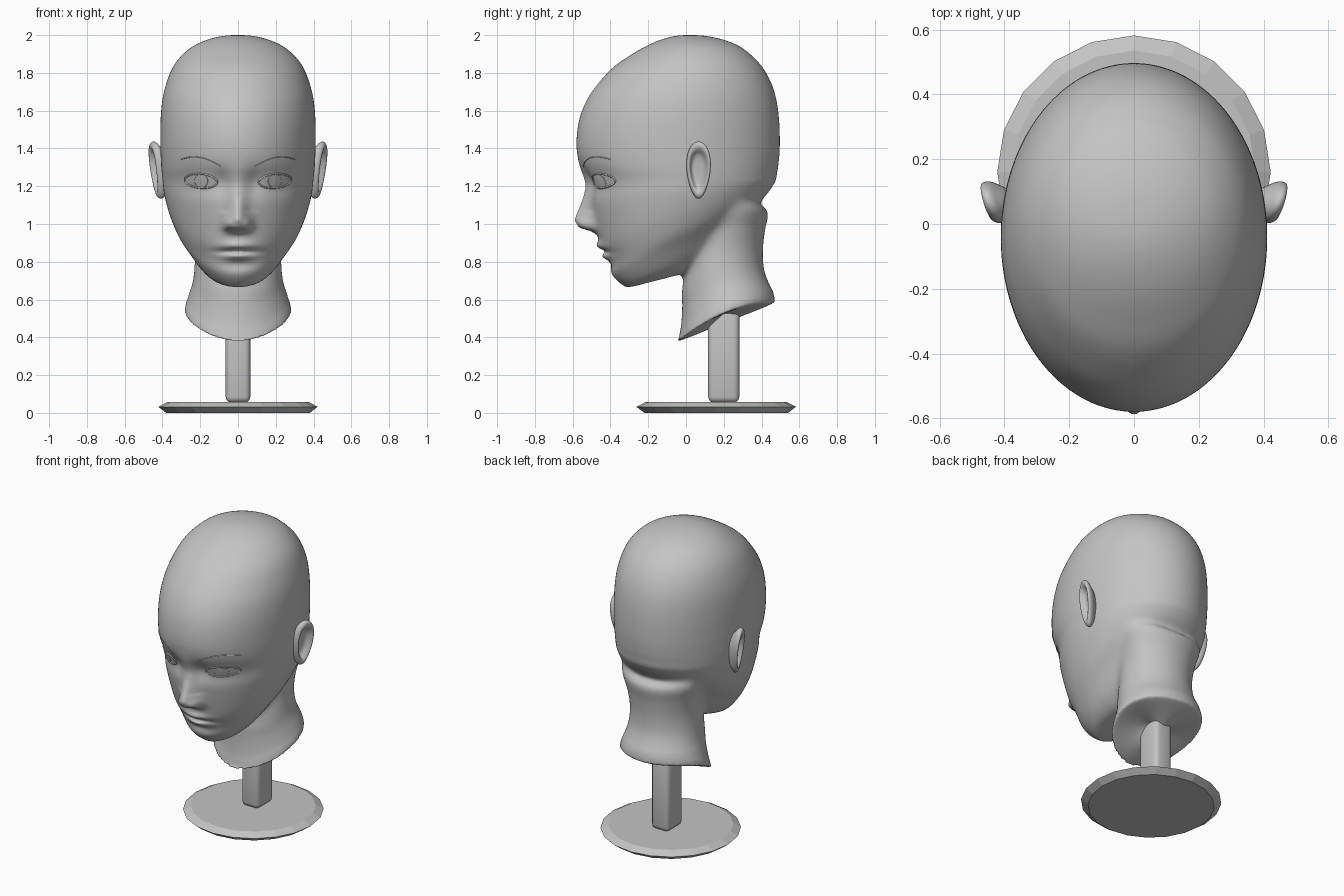
import bpy, bmesh, math
from math import sin, cos, pi, exp
from mathutils import Vector
from mathutils.bvhtree import BVHTree

if "Cube" in bpy.data.objects:
    bpy.data.objects.remove(bpy.data.objects["Cube"])

grey = bpy.data.materials.new("plain grey")
grey.use_nodes = True
GREY = (0.55, 0.55, 0.55, 1)
grey.diffuse_color = GREY
for node in grey.node_tree.nodes:
    if node.type == 'BSDF_PRINCIPLED':
        node.inputs["Base Color"].default_value = GREY
        node.inputs["Roughness"].default_value = 0.6


def add_object(name, data):
    obj = bpy.data.objects.new(name, data)
    bpy.context.collection.objects.link(obj)
    data.materials.clear()
    data.materials.append(grey)
    return obj


def mesh_object(name, bm, smooth=True):
    bmesh.ops.recalc_face_normals(bm, faces=bm.faces[:])
    mesh = bpy.data.meshes.new(name)
    bm.to_mesh(mesh)
    for face in mesh.polygons:
        face.use_smooth = smooth
    return add_object(name, mesh)


def skin(bm, rings):
    """Join rings of points into a closed surface."""
    loops = [[bm.verts.new(p) for p in ring] for ring in rings]
    n = len(loops[0])
    for a, b in zip(loops, loops[1:]):
        for i in range(n):
            j = (i + 1) % n
            bm.faces.new((a[i], a[j], b[j], b[i]))
    bm.faces.new(loops[0])
    bm.faces.new(loops[-1])


def spline_rows(rows, steps):
    """Catmull-Rom interpolation of section rows."""
    out = []
    for i in range(len(rows) - 1):
        quad = [rows[max(0, min(len(rows) - 1, i + k))] for k in (-1, 0, 1, 2)]
        for s in range(steps):
            t = s / steps
            out.append([0.5 * (2 * b + (c - a) * t + (2 * a - 5 * b + 4 * c - d) * t * t
                               + (3 * b - a - 3 * c + d) * t ** 3)
                        for a, b, c, d in zip(*quad)])
    return out + [rows[-1]]


def table(points, v):
    """Linear lookup in a short list of pairs."""
    for (a, fa), (b, fb) in zip(points, points[1:]):
        if a <= v <= b:
            return fa + (fb - fa) * (v - a) / (b - a)
    return 0


def bump(x, z, cx, cz, sx, sz, h):
    return h * exp(-((x - cx) / sx) ** 2 / 2 - ((z - cz) / sz) ** 2 / 2)


NOSE = [(0.94, 0), (0.962, 0.03), (0.98, 0.09), (1.02, 0.105), (1.06, 0.082),
        (1.1, 0.055), (1.15, 0.028), (1.2, 0.01), (1.27, 0)]
# centre x, centre z, spread x, spread z, height
FEATURES = [
    (0.052, 0.997, 0.017, 0.02, 0.035),    # nostril wing
    (0, 0.886, 0.06, 0.014, 0.024),        # upper lip
    (0, 0.854, 0.075, 0.008, -0.024),      # mouth crease
    (0, 0.829, 0.05, 0.013, 0.022),        # lower lip
    (0, 0.785, 0.05, 0.016, -0.01),        # hollow under lip
    (0.196, 1.228, 0.09, 0.048, -0.026),   # eye socket
    (0.196, 1.228, 0.055, 0.024, 0.018),   # eyeball
    (0.085, 1.225, 0.032, 0.05, -0.018),   # inner eye hollow
]


def relief(x, z):
    if not 0.7 < z < 1.45:
        return 0
    x = abs(x)
    width = 0.034 if z > 1.06 else 0.04
    return table(NOSE, z) * exp(-(x / width) ** 2 / 2) + sum(bump(x, z, *f) for f in FEATURES)


def loft(bm, rows, steps, sides, lift=0, face=False):
    """Elliptic sections: front z, half width, front y, back y, slope."""
    rings = []
    for z0, w, yf, yb, slope in spline_rows(rows, steps):
        ring = []
        for i in range(sides):
            a = 2 * pi * i / sides
            x = w * cos(a)
            y = (yf + yb) / 2 + (yb - yf) / 2 * sin(a)
            z = z0 + slope * (y - yf) + lift * cos(a) ** 2
            if face and sin(a) < -0.3:
                y -= relief(x, z)
            ring.append((x, y, z))
        rings.append(ring)
    skin(bm, rings)


HEAD = [(0.715, 0.01, -0.11, -0.09, 0.3), (0.668, 0.1, -0.29, 0.05, 0.25),
        (0.677, 0.185, -0.335, 0.2, 0.35), (0.73, 0.262, -0.39, 0.33, 0.42),
        (0.8, 0.318, -0.41, 0.4, 0.4), (0.88, 0.35, -0.45, 0.445, 0.33),
        (0.97, 0.372, -0.475, 0.46, 0.25), (1.1, 0.392, -0.505, 0.475, 0.13),
        (1.21, 0.4, -0.527, 0.482, 0.06), (1.3, 0.407, -0.562, 0.49, 0.02),
        (1.42, 0.411, -0.58, 0.497, 0), (1.55, 0.41, -0.566, 0.493, 0),
        (1.66, 0.4, -0.523, 0.478, 0), (1.75, 0.378, -0.46, 0.45, 0),
        (1.83, 0.345, -0.385, 0.405, 0), (1.89, 0.3, -0.3, 0.35, 0),
        (1.94, 0.24, -0.215, 0.285, 0), (1.975, 0.165, -0.135, 0.2, 0),
        (1.995, 0.085, -0.06, 0.11, 0), (2.001, 0.01, 0.01, 0.03, 0)]
NECK = [(0.47, 0.01, 0.19, 0.21, 0.4), (0.385, 0.255, -0.025, 0.445, 0.4),
        (0.4, 0.28, -0.036, 0.468, 0.4), (0.47, 0.265, -0.025, 0.46, 0.36),
        (0.56, 0.242, -0.02, 0.43, 0.33), (0.66, 0.232, -0.02, 0.412, 0.25),
        (0.78, 0.23, 0, 0.408, 0.2), (0.9, 0.245, 0.03, 0.417, 0.15),
        (1.05, 0.26, 0.06, 0.425, 0.1), (1.1, 0.01, 0.2, 0.22, 0)]

# Head and neck, fused into one skin
bm = bmesh.new()
loft(bm, HEAD, 12, 200, face=True)
loft(bm, NECK, 8, 96, lift=0.05)
head = mesh_object("head_and_neck", bm)
remesh = head.modifiers.new("fuse", 'REMESH')
remesh.mode = 'VOXEL'
remesh.voxel_size = 0.0085
graph = bpy.context.evaluated_depsgraph_get()
fused = bpy.data.meshes.new_from_object(head.evaluated_get(graph))
head.modifiers.clear()

bm = bmesh.new()
bm.from_mesh(fused)


def relax(verts, times):
    for _ in range(times):
        bmesh.ops.smooth_vert(bm, verts=verts, factor=0.5,
                              use_axis_x=True, use_axis_y=True, use_axis_z=True)


relax(bm.verts[:], 3)
relax([v for v in bm.verts if v.co.y > -0.03 and 0.66 < v.co.z < 1.22], 45)
relax([v for v in bm.verts if v.co.y > -0.12 and 0.6 < v.co.z < 1.25], 8)
relax([v for v in bm.verts if v.co.z > 1.4], 8)
bm.to_mesh(head.data)
for f in head.data.polygons:
    f.use_smooth = True
    f.material_index = 0
surface = BVHTree.FromBMesh(bm)


def on_face(x, z, out=0.0):
    hit = surface.ray_cast(Vector((x, -2, z)), Vector((0, 1, 0)))[0]
    return Vector((x, (hit.y if hit else -0.45) - out, z))


def face_line(name, points, radius, cyclic):
    """Thin raised line that follows the face."""
    curve = bpy.data.curves.new(name, 'CURVE')
    curve.dimensions = '3D'
    curve.bevel_depth = radius
    curve.bevel_resolution = 1
    line = curve.splines.new('POLY')
    line.points.add(len(points) - 1)
    for p, (x, z) in zip(line.points, points):
        p.co = (*on_face(x, z), 1)
    line.use_cyclic_u = cyclic
    add_object(name, curve)


# Ear section: scale of the outline, height above the ear plane
EAR = [(0.02, -0.004), (0.4, -0.004), (0.58, 0.004), (0.68, 0.024), (0.8, 0.034),
       (0.93, 0.03), (1, 0.014), (0.96, -0.004), (0.8, -0.018), (0.6, -0.05), (0.02, -0.06)]

for side, s in (("left", 1), ("right", -1)):
    # Ears
    bm = bmesh.new()
    rings = []
    for scale, height in EAR:
        ring = []
        for i in range(32):
            a = 2 * pi * i / 32
            dy = 0.077 * scale * cos(a) * (0.84 + 0.18 * sin(a))
            dz = 0.155 * scale * sin(a)
            ring.append((s * (0.416 + 0.3 * dy + 0.13 * dz + height), 0.067 + dy, 1.285 + dz))
        rings.append(ring)
    skin(bm, rings)
    ear = mesh_object(side + "_ear", bm)
    ear.modifiers.new("smooth", 'SUBSURF').levels = 1

    # Eyes and brows
    turn = [2 * pi * i / 40 for i in range(40)]
    face_line(side + "_eyelid", [(s * (0.196 + 0.086 * cos(a)),
              1.228 + 0.037 * sin(a) + 0.006 * cos(a)) for a in turn], 0.005, True)
    face_line(side + "_iris_rim", [(s * (0.196 + 0.035 * cos(a)), 1.228 + 0.035 * sin(a))
              for a in turn], 0.002, True)
    face_line(side + "_brow", [(s * (0.09 + 0.21 * t), 1.305 + 0.05 * sin(2.3 * t))
              for t in [i / 16 for i in range(17)]], 0.003, False)
    bm = bmesh.new()
    bmesh.ops.create_circle(bm, cap_ends=True, cap_tris=True, segments=24, radius=0.034)
    for v in bm.verts:
        v.co = on_face(s * 0.196 + v.co.x, 1.228 + v.co.y, 0.002)
    bm.normal_update()
    if sum(f.normal.y for f in bm.faces) > 0:
        bmesh.ops.reverse_faces(bm, faces=bm.faces[:])
    mesh = bpy.data.meshes.new(side + "_iris")
    bm.to_mesh(mesh)
    add_object(side + "_iris", mesh)

# Post with rounded edges
bm = bmesh.new()
bmesh.ops.create_cube(bm, size=1)
for v in bm.verts:
    v.co = (v.co.x * 0.13, 0.2 + v.co.y * 0.165, 0.3 + v.co.z * 0.49)
bmesh.ops.bevel(bm, geom=bm.edges[:], offset=0.03, segments=3, profile=0.5, affect='EDGES')
mesh_object("post", bm)

# Faceted round base
bm = bmesh.new()
skin(bm, [[(r * sin(2 * pi * i / 20), 0.16 + r * cos(2 * pi * i / 20), z) for i in range(20)]
          for r, z in ((0.38, 0), (0.422, 0.032), (0.375, 0.057))])
mesh_object("base", bm, smooth=False)
